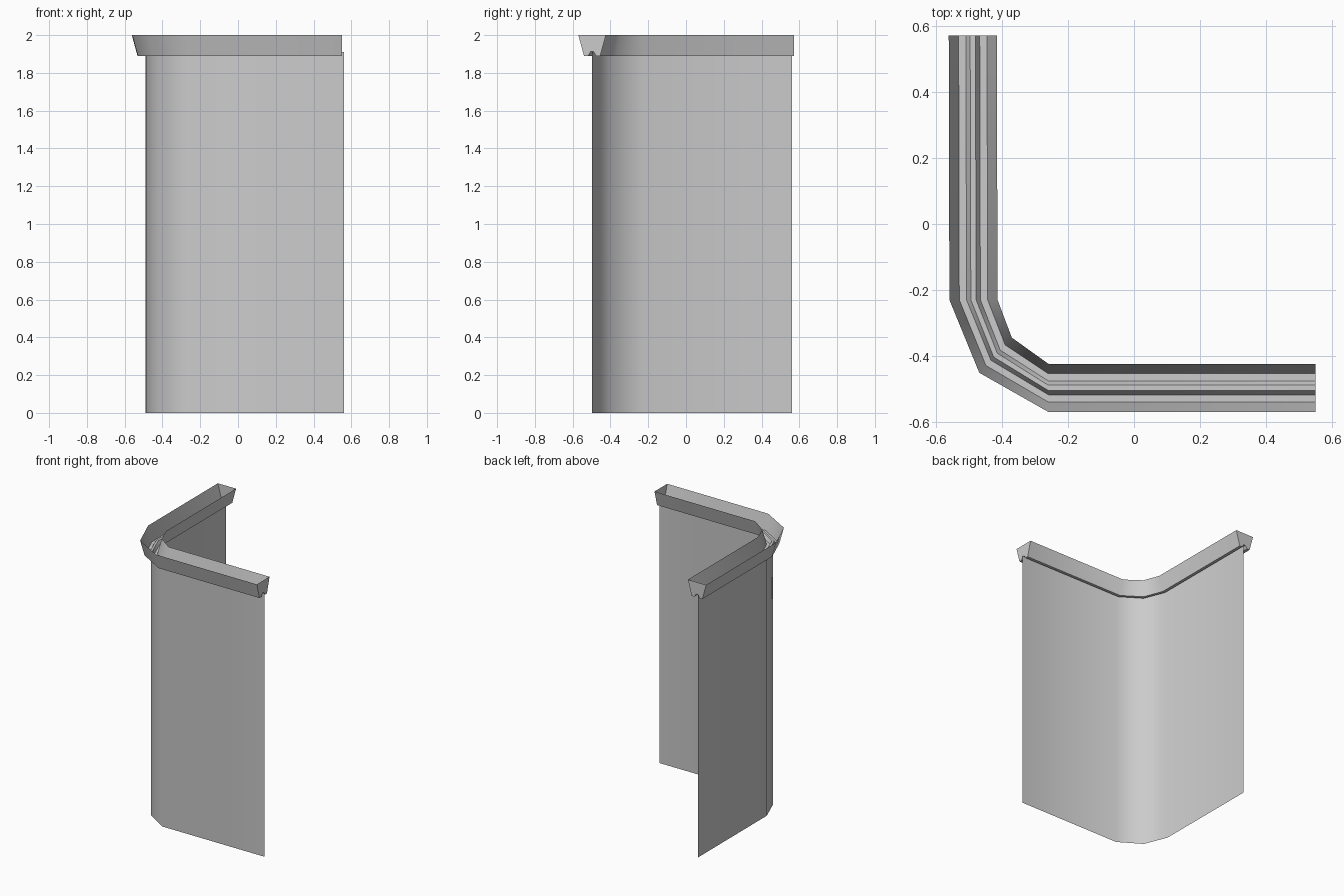
import bpy
import bmesh
import math
from mathutils import Vector

cube = bpy.data.objects.get("Cube")
if cube:
    bpy.data.objects.remove(cube, do_unlink=True)

grey = bpy.data.materials.new("light grey")
grey.use_nodes = True
colour = (0.6, 0.6, 0.6, 1)
grey.diffuse_color = colour
grey.node_tree.nodes["Principled BSDF"].inputs["Base Color"].default_value = colour


def bent_path(back_end, side_end):
    """L-shaped path with a chamfered corner: (point, outward direction)."""
    return [
        (Vector((-0.489, back_end, 0)), Vector((-1, 0, 0))),
        (Vector((-0.487, -0.23, 0)), Vector((-1, 0, 0))),
        (Vector((-0.42, -0.398, 0)), Vector((-0.675, -0.731, 0))),
        (Vector((-0.26, -0.497, 0)), Vector((0, -1, 0))),
        (Vector((side_end, -0.497, 0)), Vector((0, -1, 0))),
    ]


def sweep(name, path, profile, capped=False):
    """Sweep an open (outward offset, height) profile along a path."""
    bm = bmesh.new()
    rows = [[bm.verts.new(p + out * o + Vector((0, 0, z))) for o, z in profile]
            for p, out in path]
    for a, b in zip(rows, rows[1:]):
        for j in range(len(profile) - 1):
            bm.faces.new((a[j], b[j], b[j + 1], a[j + 1]))
    if capped:
        bm.faces.new(rows[0])
        bm.faces.new(rows[-1][::-1])
    mesh = bpy.data.meshes.new(name)
    bm.to_mesh(mesh)
    bm.free()
    mesh.materials.append(grey)
    obj = bpy.data.objects.new(name, mesh)
    bpy.context.collection.objects.link(obj)
    bpy.ops.object.select_all(action="DESELECT")
    obj.select_set(True)
    bpy.context.view_layer.objects.active = obj
    bpy.ops.object.shade_smooth_by_angle(angle=math.radians(45))
    return obj


# Thin hanging sheet, tucked into the groove under the rail
sweep("curtain_sheet", bent_path(0.562, 0.56), [(0, 0), (0, 1.91)])

# Open-topped trough with flared walls and a groove along its underside
half = [(0.073, 2.0), (0.043, 1.89), (0.021, 1.89), (0.008, 1.912)]
trough = [(-o, z) for o, z in half] + half[::-1]
sweep("top_rail", bent_path(0.572, 0.55), trough, capped=True)
